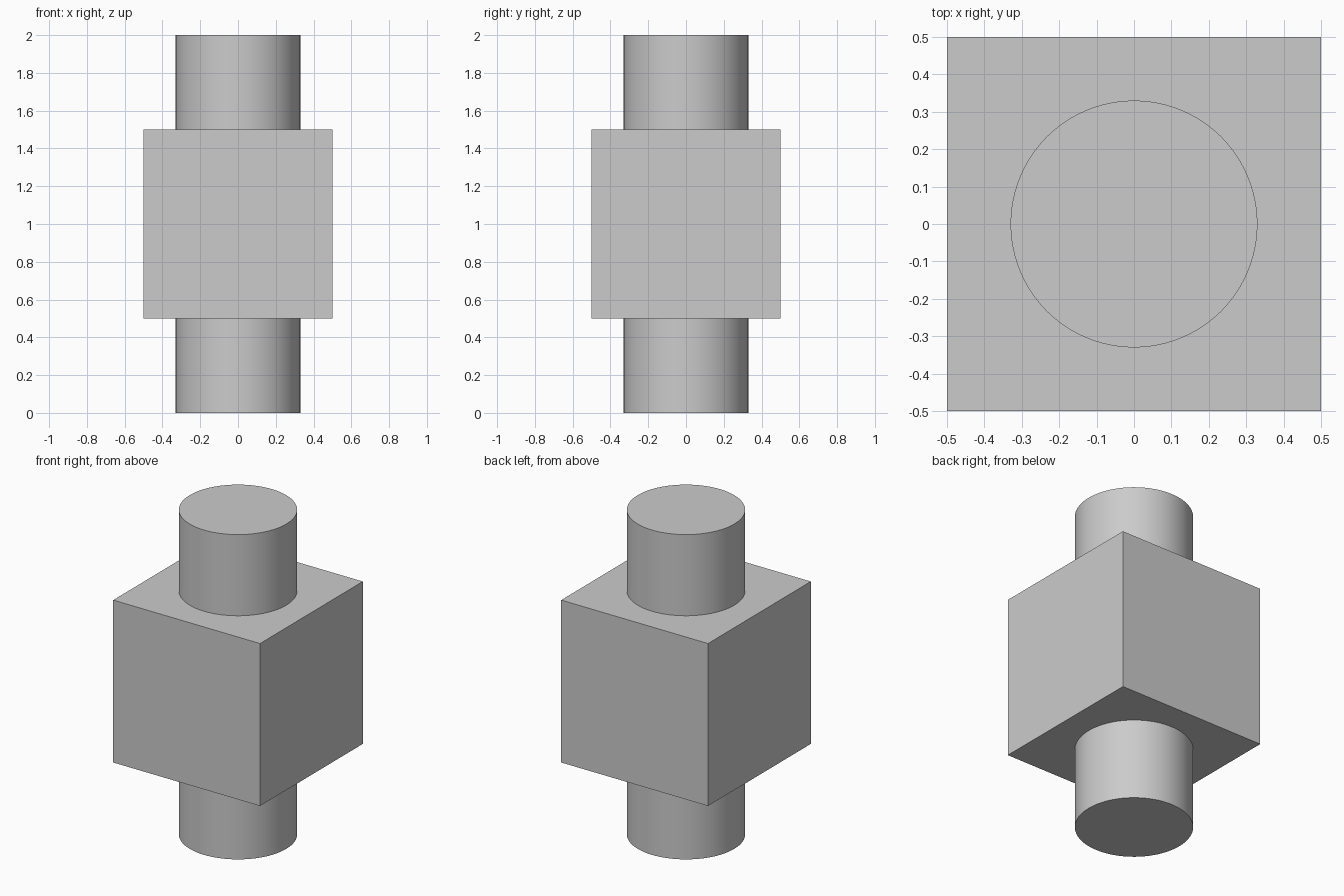
import bpy
import math

cube = bpy.data.objects.get("Cube")
if cube:
    bpy.data.objects.remove(cube, do_unlink=True)

# Single grey material
grey = bpy.data.materials.new("light_grey")
grey.use_nodes = True
colour = (0.6, 0.6, 0.6, 1.0)
grey.diffuse_color = colour
grey.node_tree.nodes["Principled BSDF"].inputs["Base Color"].default_value = colour

BLOCK = 1.0
RADIUS = 0.33
STUB = 0.5

# Central cubic block
bpy.ops.mesh.primitive_cube_add(size=BLOCK, location=(0, 0, STUB + BLOCK / 2))
block = bpy.context.object
block.name = "central_block"
block.data.materials.append(grey)

# Round stubs below and above the block
for name, base in (("lower_stub", 0), ("upper_stub", STUB + BLOCK)):
    bpy.ops.mesh.primitive_cylinder_add(
        vertices=96, radius=RADIUS, depth=STUB, location=(0, 0, base + STUB / 2))
    stub = bpy.context.object
    stub.name = name
    stub.data.materials.append(grey)
    bpy.ops.object.shade_smooth_by_angle(angle=math.radians(30))
